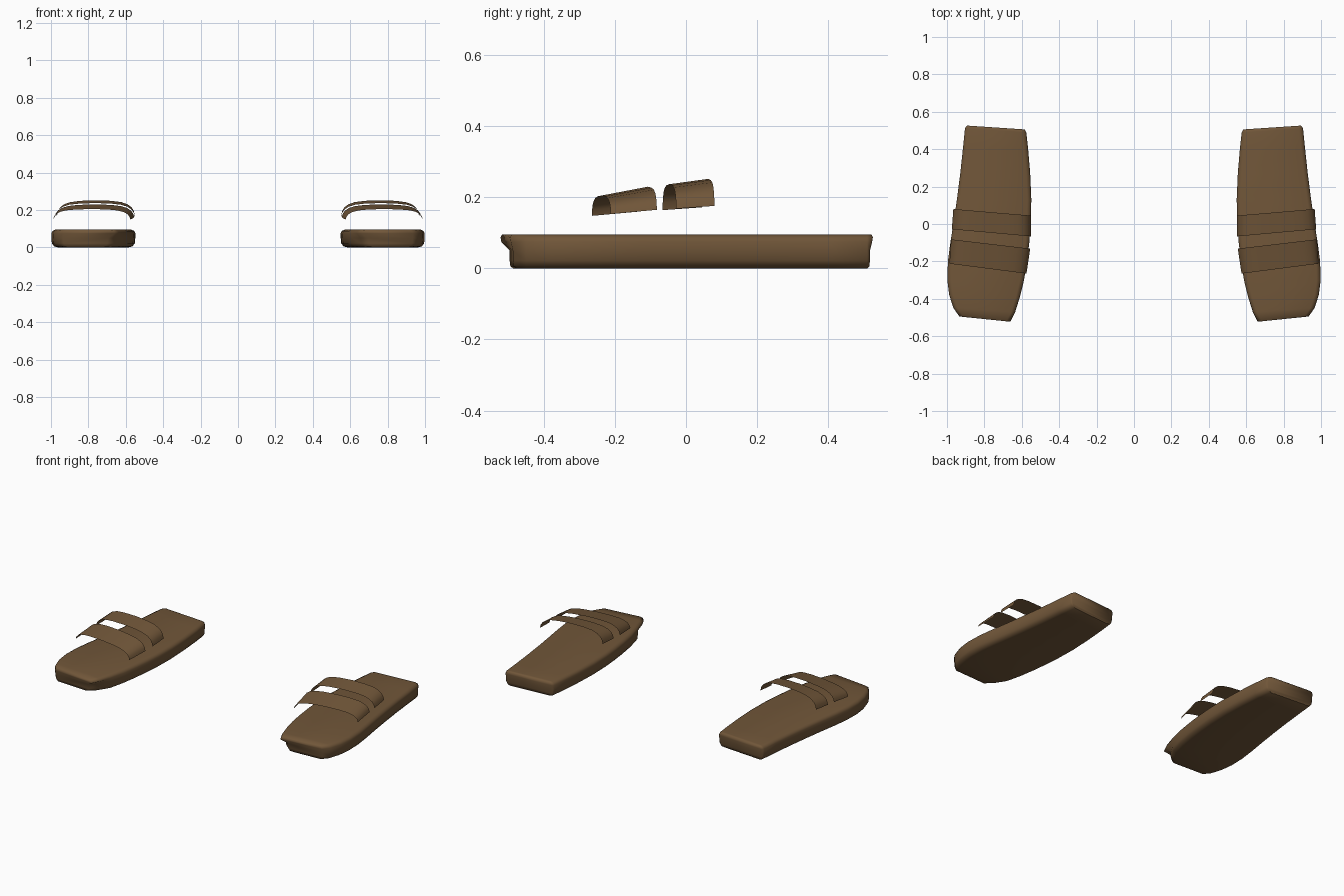
import bpy
import bmesh

if "Cube" in bpy.data.objects:
    bpy.data.objects.remove(bpy.data.objects["Cube"])

brown = bpy.data.materials.new("brown_leather")
brown.diffuse_color = (0.165, 0.094, 0.041, 1)
brown.use_nodes = True
brown.node_tree.nodes["Principled BSDF"].inputs["Base Color"].default_value = brown.diffuse_color

# Sole stations, toe to heel: inner x, inner y, outer x, outer y
STATIONS = [
    (0.660, -0.522, 0.935, -0.495),
    (0.635, -0.470, 0.965, -0.450),
    (0.610, -0.390, 0.988, -0.380),
    (0.588, -0.300, 0.998, -0.300),
    (0.572, -0.200, 0.995, -0.200),
    (0.560, -0.100, 0.982, -0.100),
    (0.552, 0.000, 0.966, 0.000),
    (0.549, 0.130, 0.947, 0.130),
    (0.555, 0.270, 0.929, 0.270),
    (0.566, 0.400, 0.914, 0.410),
    (0.576, 0.490, 0.904, 0.510),
    (0.584, 0.506, 0.896, 0.526),
]
# Sole edge rings: height, side inset, end inset
RINGS = [(0.0, 0.035, 0.018), (0.006, 0.014, 0.010), (0.022, 0.003, 0.008),
         (0.050, 0.0, 0.008), (0.075, 0.0, 0.002), (0.088, 0.006, 0.0),
         (0.095, 0.022, 0.004)]
# Strap arch: fraction across, fraction of height
ARCH = [(0, 0), (0.012, 0.28), (0.04, 0.52), (0.09, 0.72), (0.17, 0.87), (0.3, 0.96),
        (0.5, 1.0), (0.7, 0.96), (0.83, 0.87), (0.91, 0.72), (0.96, 0.52),
        (0.988, 0.28), (1, 0)]


def finish(name, bm, side):
    """Mirror to the given side, colour, smooth and link."""
    for v in bm.verts:
        v.co.x *= side
    bmesh.ops.recalc_face_normals(bm, faces=bm.faces)
    up = sum(f.normal.z * f.calc_area() for f in bm.faces)
    if name.endswith("strap") and up < 0:
        bmesh.ops.reverse_faces(bm, faces=bm.faces)
    for f in bm.faces:
        f.smooth = True
    me = bpy.data.meshes.new(name)
    bm.to_mesh(me)
    bm.free()
    me.materials.append(brown)
    ob = bpy.data.objects.new(name, me)
    bpy.context.collection.objects.link(ob)


def sole(name, side):
    bm = bmesh.new()
    n = len(STATIONS)
    rings = []
    for z, inset, end in RINGS:
        inner, outer = [], []
        for i, (xi, yi, xo, yo) in enumerate(STATIONS):
            dy = end if i == 0 else -end if i == n - 1 else 0
            # lower inner toe corner is tucked under the footbed
            tuck = (0.035, 0.02)[i] if i < 2 and z < 0.06 else 0
            inner.append(bm.verts.new((xi + inset + tuck, yi + dy + tuck * 0.5, z)))
            outer.append(bm.verts.new((xo - inset, yo + dy, z)))
        rings.append(inner + outer[::-1])
    m = 2 * n
    for a, b in zip(rings, rings[1:]):
        for i in range(m):
            j = (i + 1) % m
            bm.faces.new((a[i], a[j], b[j], b[i]))
    # footbed and underside
    for r in (rings[0], rings[-1]):
        for i in range(n - 1):
            bm.faces.new((r[i], r[i + 1], r[m - 2 - i], r[m - 1 - i]))
    finish(name, bm, side)


def strap(name, side, front, back):
    """Each edge: inner (x, y, z), outer (x, y, z), crown height."""
    bm = bmesh.new()
    rows = []
    for k in range(4):
        t = k / 3
        (xi, yi, zi, xo, yo, zo, top) = [a + (b - a) * t for a, b in zip(front, back)]
        row = []
        for u, h in ARCH:
            base = zi + (zo - zi) * u
            row.append(bm.verts.new((xi + (xo - xi) * u, yi + (yo - yi) * u,
                                     base + (top - base) * h)))
        rows.append(row)
    for a, b in zip(rows, rows[1:]):
        for i in range(len(a) - 1):
            bm.faces.new((a[i], a[i + 1], b[i + 1], b[i]))
    finish(name, bm, side)


for label, side in (("left", -1), ("right", 1)):
    sole(label + "_sole", side)
    strap(label + "_front_strap", side,
          (0.575, -0.265, 0.148, 0.987, -0.212, 0.153, 0.205),
          (0.555, -0.132, 0.160, 0.978, -0.082, 0.165, 0.230))
    strap(label + "_back_strap", side,
          (0.552, -0.066, 0.164, 0.974, -0.028, 0.168, 0.237),
          (0.552, 0.045, 0.172, 0.966, 0.080, 0.176, 0.252))
